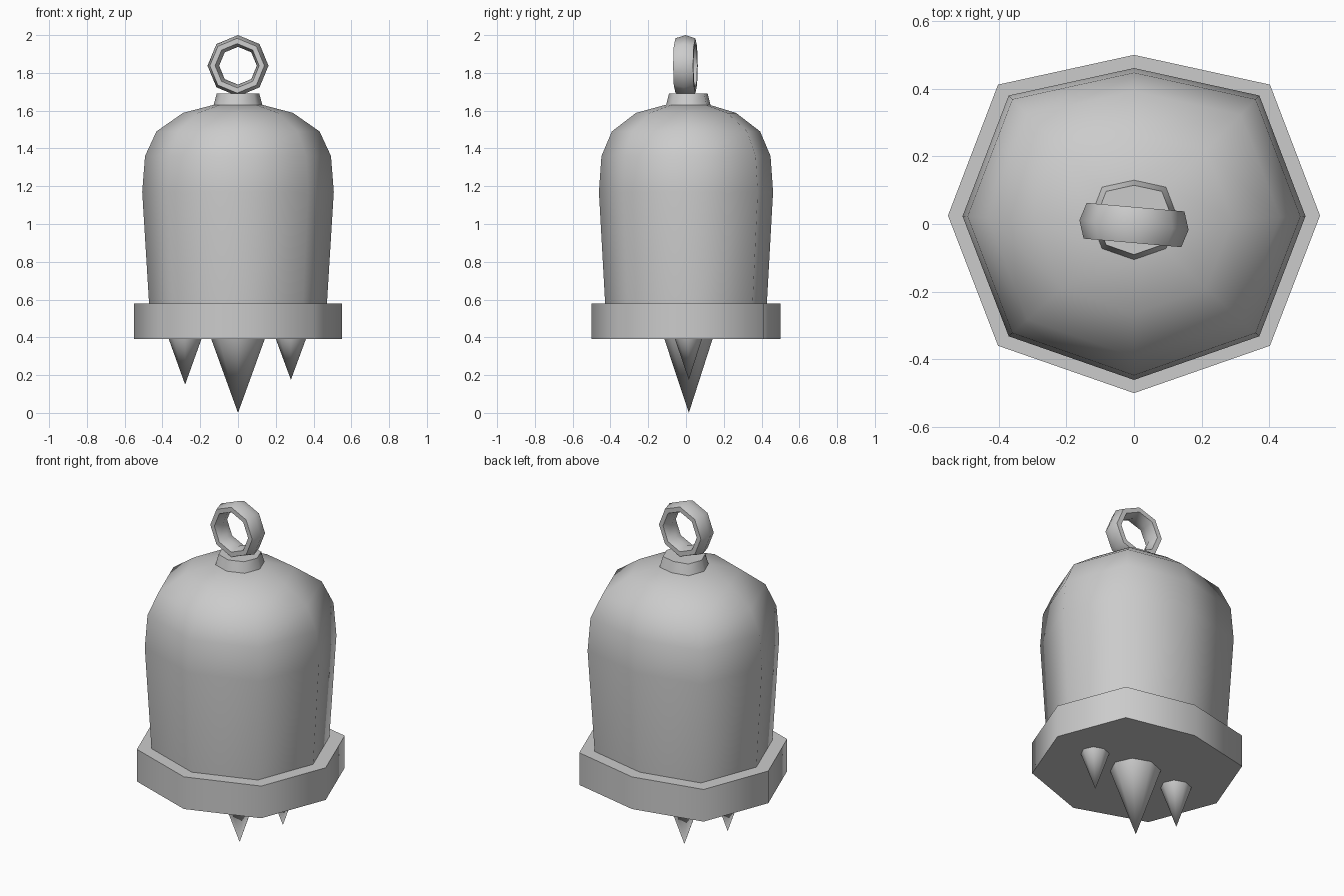
import bpy, bmesh
from math import sin, cos, pi, radians

if "Cube" in bpy.data.objects:
    bpy.data.objects.remove(bpy.data.objects["Cube"])

# Slightly uneven octagon shared by the rim, body and neck
OUTLINE = [(0.55, 0.025), (0.402, 0.412), (0, 0.5), (-0.402, 0.412),
           (-0.55, 0.025), (-0.402, -0.36), (0, -0.5), (0.402, -0.36)]


def finish(name, bm, angle=62):
    bmesh.ops.recalc_face_normals(bm, faces=bm.faces)
    mesh = bpy.data.meshes.new(name)
    bm.to_mesh(mesh)
    bm.free()
    ob = bpy.data.objects.new(name, mesh)
    bpy.context.collection.objects.link(ob)
    bpy.ops.object.select_all(action='DESELECT')
    ob.select_set(True)
    bpy.context.view_layer.objects.active = ob
    bpy.ops.object.shade_smooth_by_angle(angle=radians(angle))
    return ob


def bridge(bm, a, b):
    n = len(a)
    for i in range(n):
        j = (i + 1) % n
        bm.faces.new((a[i], a[j], b[j], b[i]))


def loft(name, levels):
    """Stack scaled outlines; each level is (z, scale, y offset)."""
    bm = bmesh.new()
    rings = [[bm.verts.new((x * s, y * s + dy, z)) for x, y in OUTLINE]
             for z, s, dy in levels]
    for a, b in zip(rings, rings[1:]):
        bridge(bm, a, b)
    bm.faces.new(rings[0])
    bm.faces.new(rings[-1])
    return finish(name, bm)


def spike(name, x, tip, radius):
    bm = bmesh.new()
    point = bm.verts.new((x, 0.015, tip))
    ring = [bm.verts.new((x + radius * cos(i * pi / 4),
                          0.013 + 0.9 * radius * sin(i * pi / 4), 0.392))
            for i in range(8)]
    for i in range(8):
        bm.faces.new((ring[i], ring[(i + 1) % 8], point))
    bm.faces.new(ring)
    return finish(name, bm)


# Rim band and domed body
loft("rim", [(0.39, 1, 0), (0.578, 1, 0)])
loft("domed_body", [(0.57, 0.855, 0), (1.17, 0.922, 0), (1.36, 0.895, 0),
                    (1.49, 0.785, 0), (1.588, 0.53, 0), (1.63, 0.24, 0.008)])

# Neck under the ring
loft("neck", [(1.62, 0.24, 0.012), (1.69, 0.205, 0.012)])

# Hanging ring: eight segments, six-sided section, turned slightly
bm = bmesh.new()
section = [(0.162, 0), (0.145, 0.053), (0.117, 0.053),
           (0.1, 0), (0.117, -0.053), (0.145, -0.053)]
hoops = [[bm.verts.new((r * cos(i * pi / 4), v, r * sin(i * pi / 4)))
          for r, v in section] for i in range(8)]
for i in range(8):
    bridge(bm, hoops[i], hoops[(i + 1) % 8])
ring = finish("hanging_ring", bm, 70)
ring.location = (0, -0.003, 1.838)
ring.rotation_euler.z = radians(-5)

# Three spikes below the rim
spike("centre_spike", 0, 0, 0.142)
spike("left_spike", -0.28, 0.15, 0.087)
spike("right_spike", 0.28, 0.175, 0.08)
